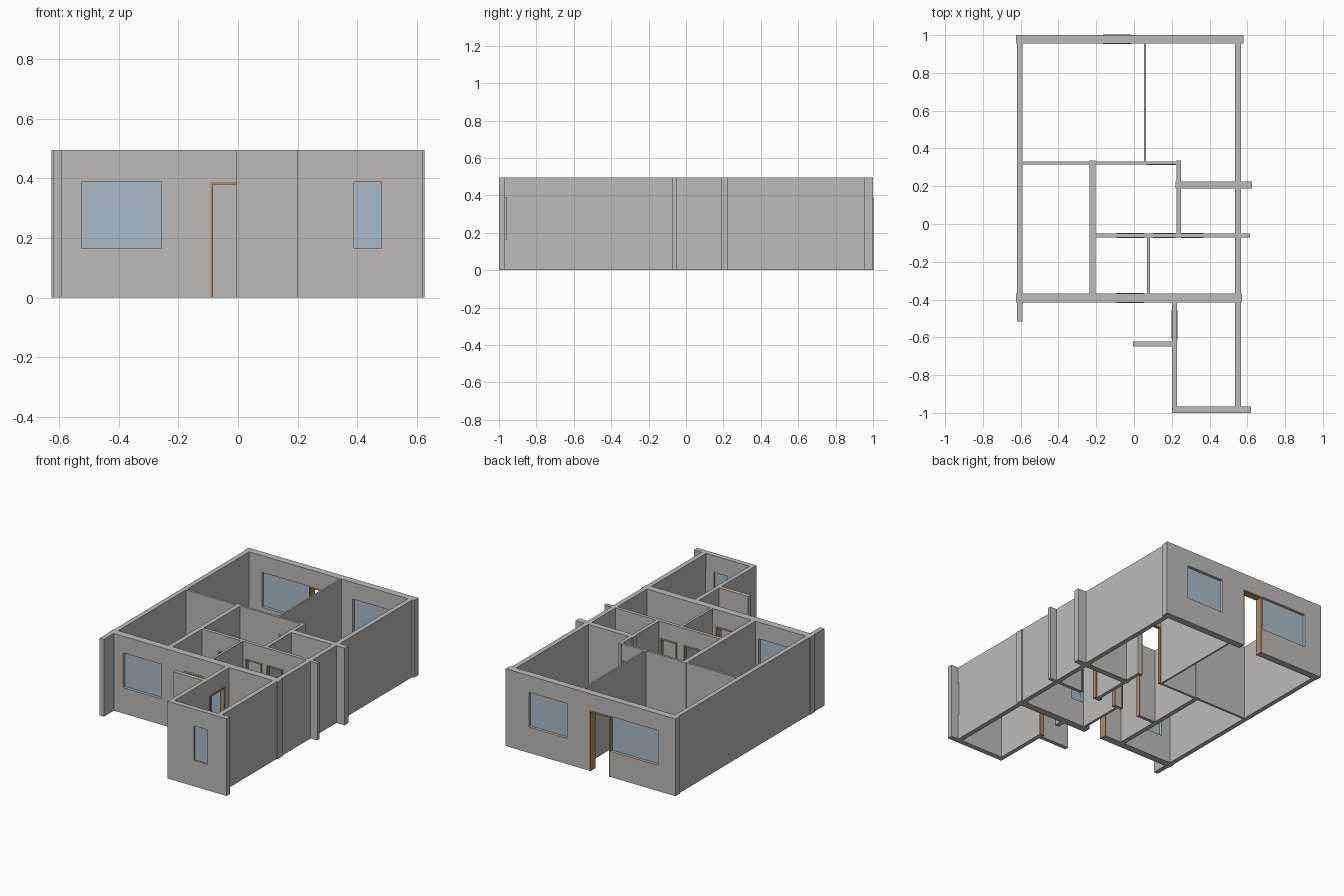
import bpy
import bmesh

cube = bpy.data.objects.get("Cube")
if cube:
    bpy.data.objects.remove(cube, do_unlink=True)

HEIGHT = 0.495
HEAD = 0.388      # top of every door and window
SILL = 0.165      # bottom of every window
TRIM = 0.009      # width of the door frames


def make_material(name, color):
    mat = bpy.data.materials.new(name)
    mat.use_nodes = True
    mat.diffuse_color = (*color, 1)
    mat.node_tree.nodes["Principled BSDF"].inputs["Base Color"].default_value = (*color, 1)
    return mat


plaster = make_material("grey plaster", (0.51, 0.50, 0.49))
glass = make_material("pale blue glass", (0.40, 0.50, 0.58))
wood = make_material("brown wood", (0.40, 0.27, 0.15))


def make_boxes(name, boxes, mat):
    """One object from boxes given as (x0, x1, y0, y1, z0, z1)."""
    bm = bmesh.new()
    for x0, x1, y0, y1, z0, z1 in boxes:
        verts = bmesh.ops.create_cube(bm, size=1)["verts"]
        bmesh.ops.scale(bm, vec=(x1 - x0, y1 - y0, z1 - z0), verts=verts)
        bmesh.ops.translate(bm, vec=((x0 + x1) / 2, (y0 + y1) / 2, (z0 + z1) / 2), verts=verts)
    mesh = bpy.data.meshes.new(name)
    bm.to_mesh(mesh)
    bm.free()
    mesh.materials.append(mat)
    obj = bpy.data.objects.new(name, mesh)
    bpy.context.collection.objects.link(obj)


def wall(name, x0, x1, y0, y1, openings=()):
    """Straight wall; openings are (kind, start, end) along its long axis."""
    along_x = x1 - x0 > y1 - y0
    start, end = (x0, x1) if along_x else (y0, y1)
    near, far = (y0, y1) if along_x else (x0, x1)
    mid = (near + far) / 2

    def box(a, b, z0, z1, c=near, d=far):
        return (a, b, c, d, z0, z1) if along_x else (c, d, a, b, z0, z1)

    solid, at = [], start
    for i, (kind, a, b) in enumerate(sorted(openings, key=lambda o: o[1])):
        # pier before the opening, lintel above it
        if a > at:
            solid.append(box(at, a, 0, HEIGHT))
        solid.append(box(a, b, HEAD, HEIGHT))
        if kind == "window":
            solid.append(box(a, b, 0, SILL))
            make_boxes(f"{name}_window_{i}", [box(a, b, SILL, HEAD, mid - 0.004, mid + 0.004)], glass)
        else:
            c, d = near - 0.002, far + 0.002
            make_boxes(f"{name}_door_frame_{i}", [
                box(a, a + TRIM, 0, HEAD, c, d),
                box(b - TRIM, b, 0, HEAD, c, d),
                box(a + TRIM, b - TRIM, HEAD - TRIM, HEAD, c, d)], wood)
        at = b
    solid.append(box(at, end, 0, HEIGHT))
    make_boxes(name, solid, plaster)


# Outer walls
wall("back_wall", -0.625, 0.579, 0.955, 1.0,
     [("window", -0.5, -0.165), ("door", -0.165, -0.015), ("window", 0.145, 0.415)])
wall("right_outer_wall", -0.62, -0.59, -0.516, 0.955)
wall("left_outer_wall", 0.535, 0.566, -0.967, 0.955, [("window", -0.967, -0.96)])
wall("main_front_wall", -0.625, 0.572, -0.415, -0.368,
     [("window", -0.525, -0.257), ("door", -0.092, 0.05), ("window", 0.09, 0.18)])

# Front wing
wall("wing_side_wall", 0.2, 0.228, -0.967, -0.415, [("door", -0.612, -0.455)])
wall("wing_front_wall", 0.2, 0.62, -1.0, -0.967, [("window", 0.388, 0.48)])
wall("porch_screen_wall", -0.005, 0.2, -0.648, -0.622)

# Inner walls
wall("bedroom_divider", 0.053, 0.064, 0.33, 0.955)
wall("bedroom_front_wall", -0.59, 0.225, 0.315, 0.33, [("door", 0.066, 0.222)])
wall("hall_side_wall", 0.225, 0.248, -0.05, 0.335)
wall("closet_wall", 0.22, 0.625, 0.188, 0.225)
wall("hall_front_wall", -0.205, 0.613, -0.072, -0.05,
     [("door", -0.092, 0.055), ("door", 0.1, 0.22), ("door", 0.25, 0.368)])
wall("living_room_wall", -0.235, -0.205, -0.368, 0.335)
wall("entry_divider", 0.069, 0.085, -0.368, -0.072)
